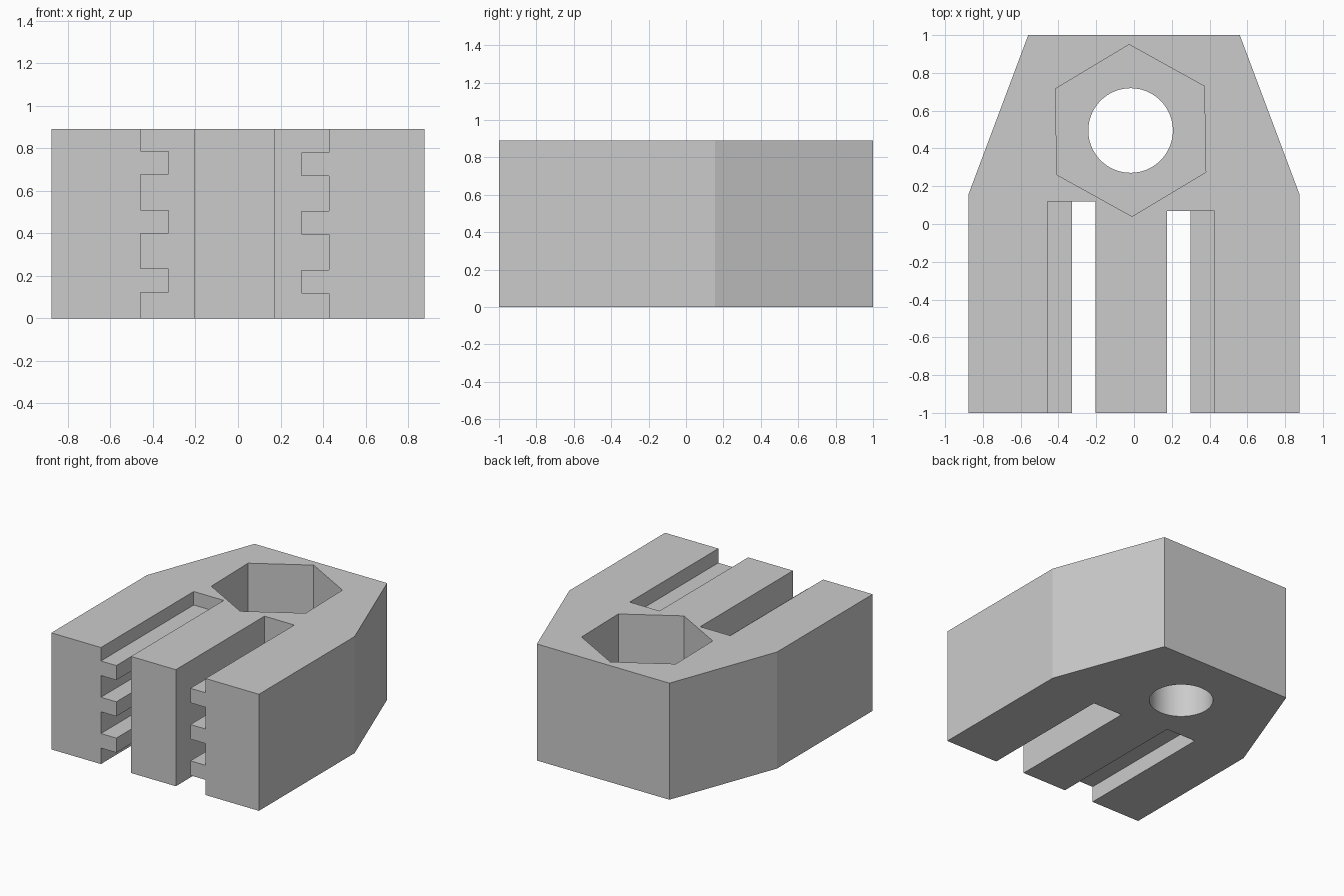
import bpy, bmesh, math
from mathutils import Vector

cube = bpy.data.objects.get("Cube")
if cube:
    bpy.data.objects.remove(cube, do_unlink=True)

HEIGHT = 0.89
BOLT = Vector((-0.018, 0.495))

grey = bpy.data.materials.new("plain_grey")
grey.use_nodes = True
colour = (0.6, 0.6, 0.6, 1)
grey.diffuse_color = colour
grey.node_tree.nodes["Principled BSDF"].inputs["Base Color"].default_value = colour


def prism(name, points, sweep):
    """Sweep a closed outline of 3D points along a vector."""
    bm = bmesh.new()
    face = bm.faces.new([bm.verts.new(p) for p in points])
    swept = bmesh.ops.extrude_face_region(bm, geom=[face])
    moved = [g for g in swept["geom"] if isinstance(g, bmesh.types.BMVert)]
    bmesh.ops.translate(bm, verts=moved, vec=sweep)
    bmesh.ops.recalc_face_normals(bm, faces=bm.faces)
    mesh = bpy.data.meshes.new(name)
    bm.to_mesh(mesh)
    bm.free()
    mesh.materials.append(grey)
    obj = bpy.data.objects.new(name, mesh)
    bpy.context.collection.objects.link(obj)
    return obj


def ring(sides, radius, start, z):
    """Regular polygon around the bolt axis."""
    angles = [start + math.tau * i / sides for i in range(sides)]
    return [(BOLT.x + radius * math.cos(a), BOLT.y + radius * math.sin(a), z) for a in angles]


def toothed_slot(name, inner, tooth, outer, end, first_tooth):
    """Slot open at the front, with three long teeth left on its outer wall."""
    outline = [(inner, -0.1), (outer, -0.1)]
    for i in range(3):
        low = first_tooth + i * 0.277
        high = low + 0.111
        outline += [(outer, low), (tooth, low), (tooth, high), (outer, high)]
    outline += [(outer, HEIGHT + 0.1), (inner, HEIGHT + 0.1)]
    return prism(name, [(x, -1.1, z) for x, z in outline], (0, end + 1.1, 0))


# Block with a tapered back
half = [(0.877, -1), (0.877, 0.155), (0.56, 1)]
outline = half + [(-x, y) for x, y in reversed(half)]
body = prism("clamp_body", [(x, y, 0) for x, y in outline], (0, 0, HEIGHT))

# Slots, nut pocket and bolt hole
cutters = [
    toothed_slot("right_slot_cutter", -0.204, -0.328, -0.458, 0.12, 0.122),
    toothed_slot("left_slot_cutter", 0.175, 0.298, 0.427, 0.07, 0.116),
    prism("nut_pocket_cutter", ring(6, 0.455, math.radians(91), HEIGHT - 0.5), (0, 0, 0.6)),
    prism("bolt_hole_cutter", ring(64, 0.224, 0, -0.1), (0, 0, HEIGHT)),
]
for cutter in cutters:
    cutter.hide_render = True
    cut = body.modifiers.new(cutter.name, "BOOLEAN")
    cut.operation = "DIFFERENCE"
    cut.solver = "EXACT"
    cut.object = cutter

# Keep the cut shape and drop the cutters
bpy.context.view_layer.update()
graph = bpy.context.evaluated_depsgraph_get()
finished = bpy.data.meshes.new_from_object(body.evaluated_get(graph))
body.modifiers.clear()
body.data = finished
finished.name = "clamp_body"
for cutter in cutters:
    bpy.data.objects.remove(cutter, do_unlink=True)

# Smooth hole wall, flat faces elsewhere
bpy.ops.object.select_all(action="DESELECT")
body.select_set(True)
bpy.context.view_layer.objects.active = body
bpy.ops.object.shade_smooth_by_angle(angle=math.radians(12))
